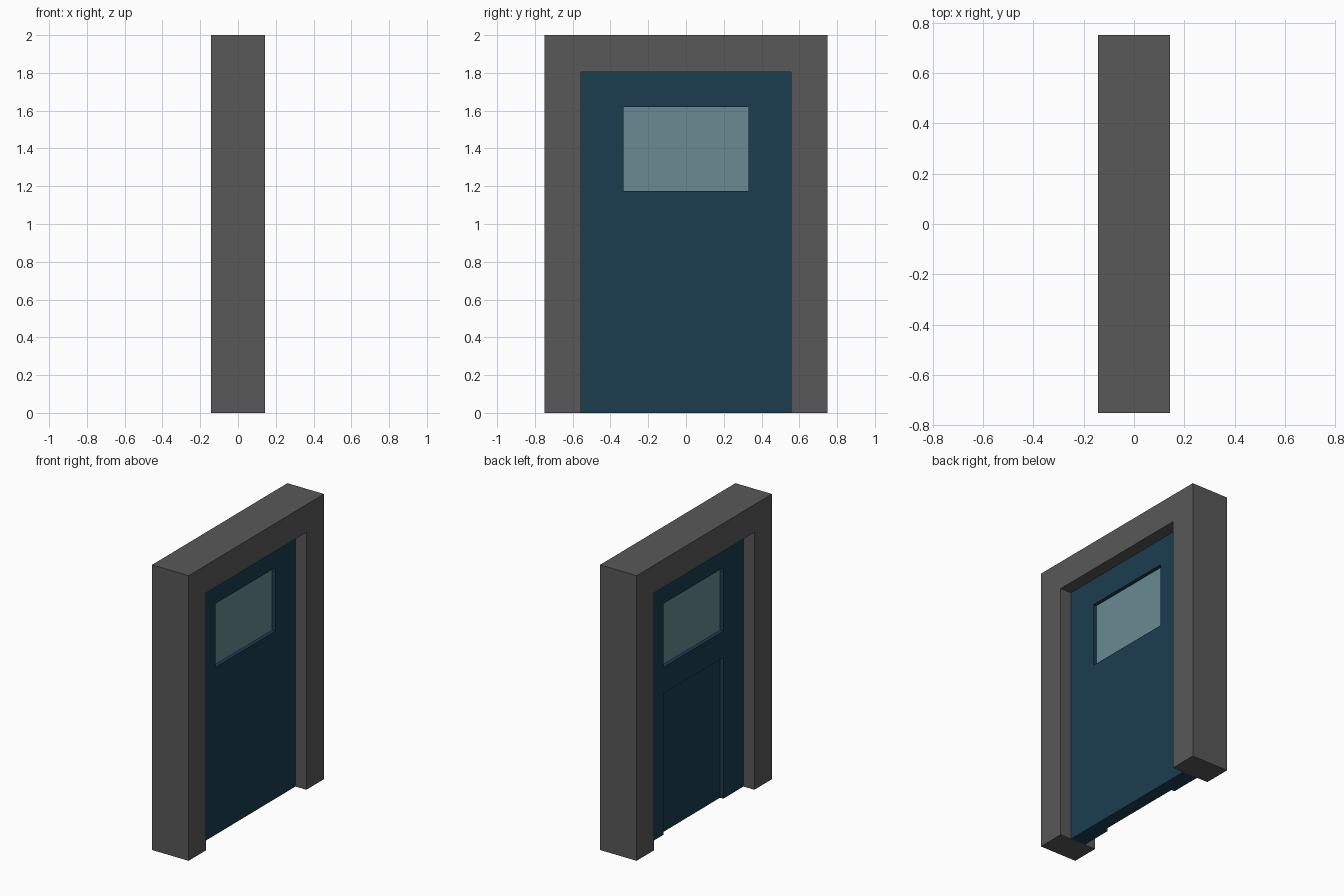
import bpy, bmesh

if "Cube" in bpy.data.objects:
    bpy.data.objects.remove(bpy.data.objects["Cube"])

W, H, D = 0.75, 2.0, 0.142            # frame half width, height, half depth
OW, OH = 0.555, 1.805                 # opening half width, height
LEAF, GLASS = 0.057, 0.032            # half thicknesses
PW, WIN_LO, WIN_HI, PANEL_HI = 0.332, 1.175, 1.62, 0.99


def material(name, rgb):
    m = bpy.data.materials.new(name)
    m.diffuse_color = (*rgb, 1)
    m.use_nodes = True
    m.node_tree.nodes["Principled BSDF"].inputs["Base Color"].default_value = m.diffuse_color
    return m


def prism(name, outline, x0, x1, mat=None):
    """Extrude a (y, z) outline along x."""
    bm = bmesh.new()
    face = bm.faces.new([bm.verts.new((x0, y, z)) for y, z in outline])
    ext = bmesh.ops.extrude_face_region(bm, geom=[face])
    verts = [v for v in ext["geom"] if isinstance(v, bmesh.types.BMVert)]
    bmesh.ops.translate(bm, verts=verts, vec=(x1 - x0, 0, 0))
    bmesh.ops.recalc_face_normals(bm, faces=bm.faces)
    mesh = bpy.data.meshes.new(name)
    bm.to_mesh(mesh)
    bm.free()
    ob = bpy.data.objects.new(name, mesh)
    bpy.context.collection.objects.link(ob)
    if mat:
        mesh.materials.append(mat)
    return ob


def rect(w, z0, z1):
    return [(-w, z0), (w, z0), (w, z1), (-w, z1)]


def cut(target, cutter):
    cutter.hide_render = True
    cutter.display_type = 'WIRE'
    mod = target.modifiers.new(cutter.name, 'BOOLEAN')
    mod.operation = 'DIFFERENCE'
    mod.solver = 'EXACT'
    mod.object = cutter


grey = material("frame_grey", (0.098, 0.098, 0.098))
blue = material("door_blue", (0.011, 0.047, 0.078))
pane = material("window_pane", (0.138, 0.258, 0.287))

# Surrounding frame: two posts and a lintel in one outline
prism("door_frame", [(-W, 0), (-OW, 0), (-OW, OH), (OW, OH),
                     (OW, 0), (W, 0), (W, H), (-W, H)], -D, D, grey)

# Door leaf with a window opening and a recessed lower panel on the back
leaf = prism("door_leaf", rect(OW, 0, OH), -LEAF, LEAF, blue)
cut(leaf, prism("window_cutter", rect(PW, WIN_LO, WIN_HI), -0.2, 0.2, blue))
cut(leaf, prism("panel_cutter", rect(PW, -0.1, PANEL_HI), -0.2, -GLASS, blue))

# Window glass
prism("window_glass", rect(PW, WIN_LO, WIN_HI), -GLASS, GLASS, pane)
